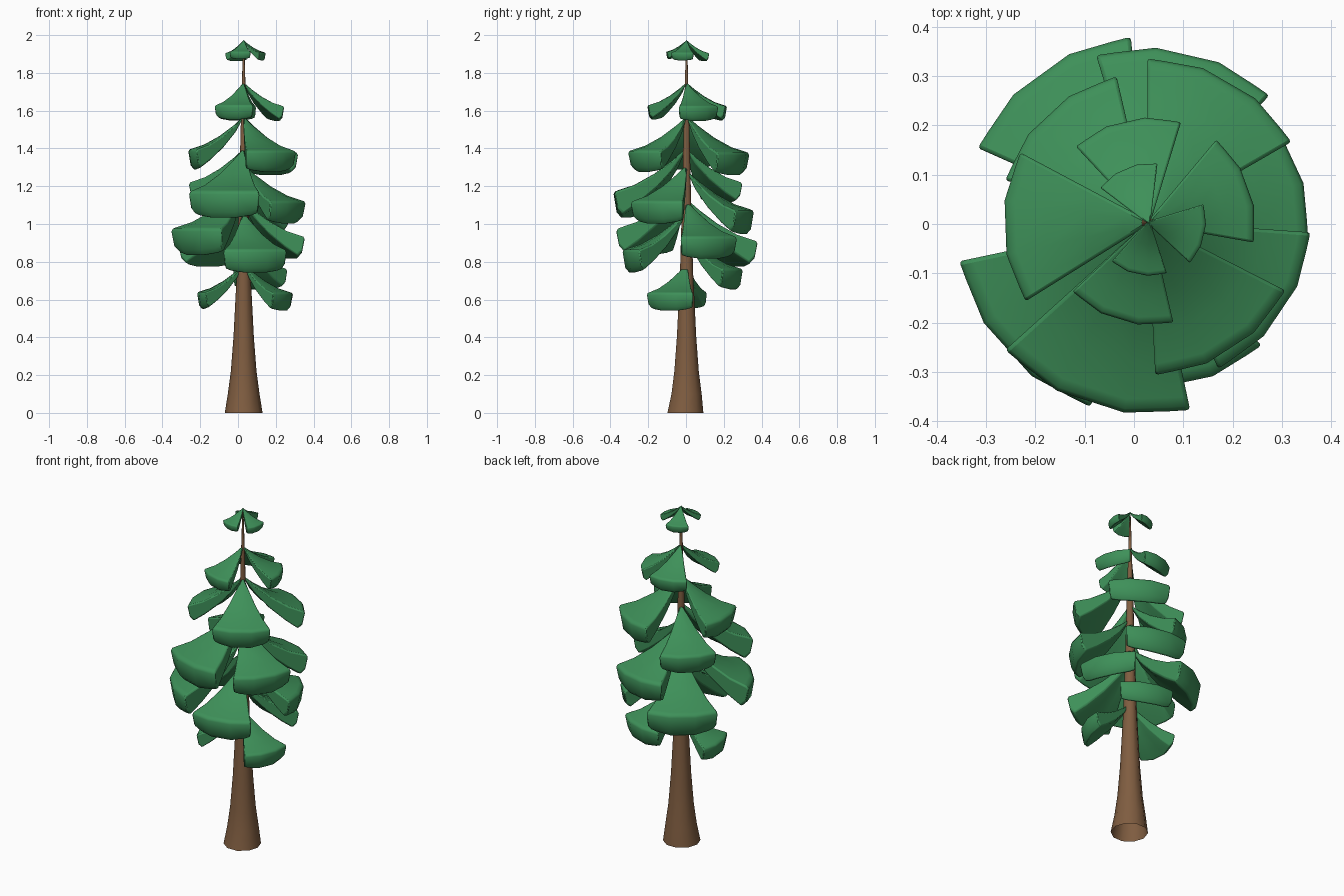
import bpy, bmesh, math

if "Cube" in bpy.data.objects:
    bpy.data.objects.remove(bpy.data.objects["Cube"])

CX, CY = 0.03, 0.003  # trunk axis


def material(name, rgb):
    m = bpy.data.materials.new(name)
    m.diffuse_color = (*rgb, 1)
    m.use_nodes = True
    m.node_tree.nodes["Principled BSDF"].inputs["Base Color"].default_value = m.diffuse_color
    return m


bark = material("bark_brown", (0.215, 0.11, 0.052))
needles = material("needle_green", (0.048, 0.28, 0.10))


def finish(bm, name, mat, angle):
    bmesh.ops.remove_doubles(bm, verts=bm.verts[:], dist=0.0003)
    bmesh.ops.recalc_face_normals(bm, faces=bm.faces[:])
    me = bpy.data.meshes.new(name)
    bm.to_mesh(me)
    bm.free()
    me.materials.append(mat)
    ob = bpy.data.objects.new(name, me)
    bpy.context.collection.objects.link(ob)
    bpy.ops.object.select_all(action='DESELECT')
    ob.select_set(True)
    bpy.context.view_layer.objects.active = ob
    bpy.ops.object.shade_smooth_by_angle(angle=math.radians(angle))
    return ob


def trunk():
    # Flared, tapering stem, open underneath
    profile = [(0, .10), (.1, .084), (.22, .068), (.4, .054), (.73, .037),
               (1.1, .026), (1.5, .016), (1.9, .005), (1.95, .002)]
    n = 10
    bm = bmesh.new()
    rings = [[bm.verts.new((CX + r * math.cos(2 * math.pi * i / n),
                            CY - .006 * (z == 0) + r * math.sin(2 * math.pi * i / n), z))
              for i in range(n)] for z, r in profile]
    for a, b in zip(rings, rings[1:]):
        for i in range(n):
            j = (i + 1) % n
            bm.faces.new((a[i], a[j], b[j], b[i]))
    bm.faces.new(rings[-1])
    finish(bm, "trunk", bark, 50)


def bough(name, azimuth, radius, apex, span=60):
    # Fan-shaped drooping pad: top row, rim and underside row swept in angle
    drop, thick = 0.60 * radius, 0.38 * radius
    mid = math.radians(azimuth)
    back = 0.006                                  # apex tucked past the axis
    ox, oy = CX - back * math.cos(mid), CY - back * math.sin(mid)
    ts = [0.0, 0.2, 0.45, 0.72, 0.93]
    bm = bmesh.new()
    sections = []
    for s in (-1, -0.8, -0.35, 0.35, 0.8, 1):     # position across the fan
        ang = mid + math.radians(s * span / 2)
        belly = 1 - 0.18 * abs(s) ** 3            # thinner at the sides

        def top(t):
            return apex - drop * (1 - (1 - t) ** 1.6)

        pts = [(t, top(t)) for t in ts]
        pts += [(0.98, top(1) - 0.01 * radius), (1.0, top(1) - 0.05 * radius),
                (0.96, top(1) - thick * belly * 0.78),
                (0.89, top(1) - thick * belly)]
        pts += [(t, top(t) - thick * belly * (t / 0.89) ** 0.6)
                for t in (0.7, 0.43, 0.18)]
        # Slightly flattened outer edge
        k = (radius + back) * (1.0 if abs(s) in (1, 0.35) else 0.99)
        sections.append([bm.verts.new((ox + k * t * math.cos(ang),
                                       oy + k * t * math.sin(ang), z))
                         for t, z in pts])
    n = len(sections[0])
    for a, b in zip(sections, sections[1:]):
        for k in range(n):
            l = (k + 1) % n
            bm.faces.new((a[k], a[l], b[l], b[k]))
    # Side walls: strips joining the top row to the underside row
    for sec in (sections[0], sections[-1]):
        lo, hi = 0, n - 1
        while hi - lo > 2:
            bm.faces.new((sec[lo], sec[lo + 1], sec[hi - 1], sec[hi]))
            lo, hi = lo + 1, hi - 1
        if hi - lo == 2:
            bm.faces.new((sec[lo], sec[lo + 1], sec[hi]))
    ob = finish(bm, name, needles, 45)
    # Softened fan edges
    bv = ob.modifiers.new("soft_edges", 'BEVEL')
    bv.width = 0.035 * radius
    bv.segments = 2
    bv.limit_method = 'ANGLE'
    bv.angle_limit = math.radians(55)


trunk()
# azimuth, radius, apex height; from crown to lowest boughs
boughs = [
    (113, .120, 1.978), (-13, .116, 1.978), (258, .108, 1.978),
    (103, .213, 1.755), (20, .216, 1.755), (253, .208, 1.755),
    (182, .296, 1.575), (60, .332, 1.58), (-57, .309, 1.575),
    (252, .389, 1.41), (133, .303, 1.405), (-34, .328, 1.32),
    (77, .355, 1.29), (222, .392, 1.215),
    (126, .378, 1.14), (25, .324, 1.13), (-78, .338, 1.07),
    (70, .30, .945), (185, .247, .79), (-23, .262, .795)]
for i, (az, r, z) in enumerate(boughs):
    bough("bough_%02d" % (i + 1), az, r, z)
